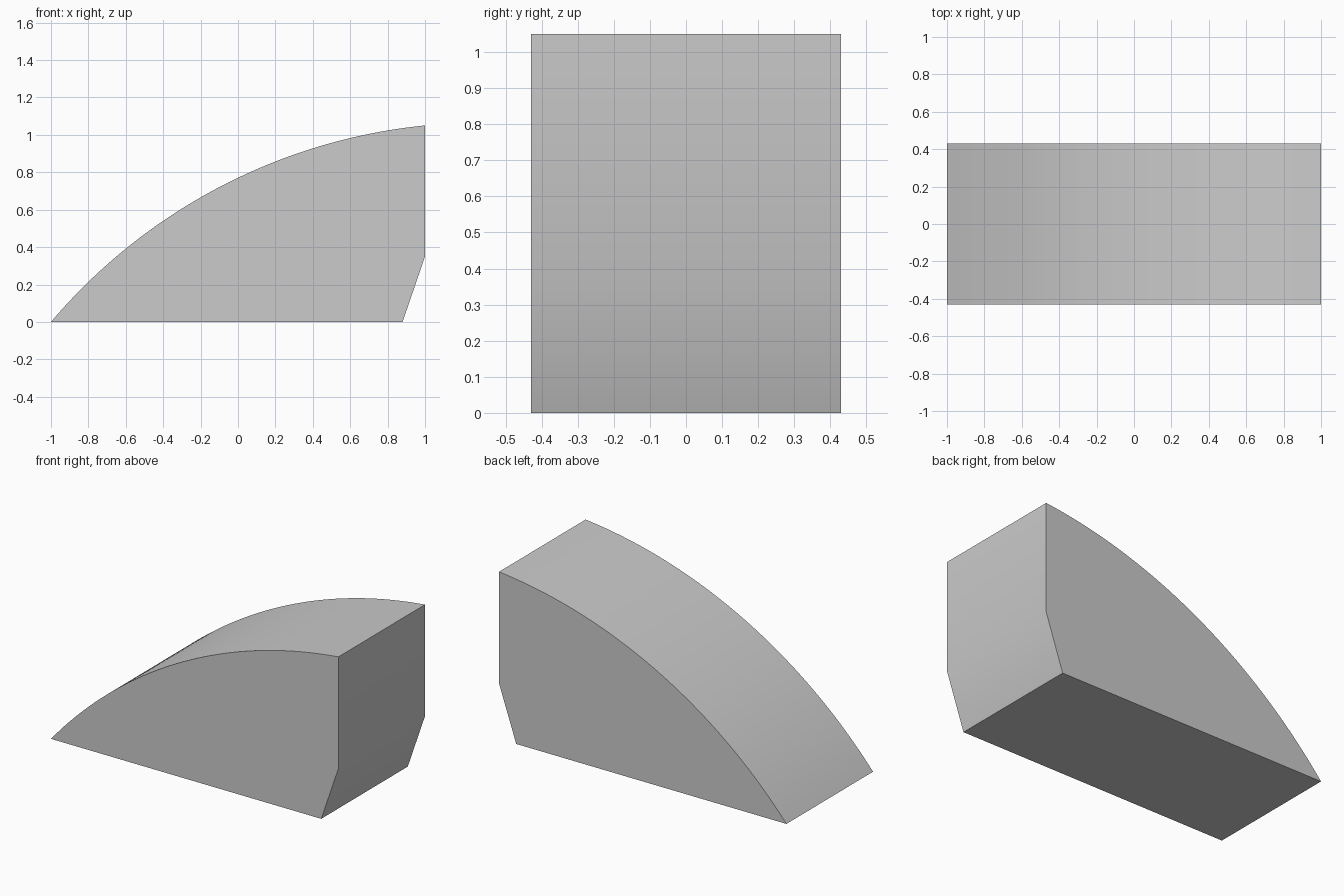
import bpy
import bmesh
import math

cube = bpy.data.objects.get("Cube")
if cube:
    bpy.data.objects.remove(cube, do_unlink=True)

HALF_DEPTH = 0.43
ARC_STEPS = 48

grey = bpy.data.materials.new("plain_grey")
grey.use_nodes = True
colour = (0.6, 0.6, 0.6, 1)
grey.diffuse_color = colour
grey.node_tree.nodes["Principled BSDF"].inputs["Base Color"].default_value = colour


def arc(start, end, centre, steps):
    """Points along a circular arc from start to end."""
    cx, cz = centre
    radius = math.dist(start, centre)
    a0 = math.atan2(start[1] - cz, start[0] - cx)
    a1 = math.atan2(end[1] - cz, end[0] - cx)
    angles = [a0 + (a1 - a0) * i / steps for i in range(steps + 1)]
    return [(cx + radius * math.cos(a), cz + radius * math.sin(a)) for a in angles]


# Side profile: flat base, chamfered heel, upright end, curved top
profile = arc((-1, 0), (1, 1.047), (1.30, -1.95), ARC_STEPS)
profile += [(1, 0.35), (0.88, 0)]

# Extrude the profile through the depth
bm = bmesh.new()
side = bm.faces.new([bm.verts.new((x, -HALF_DEPTH, z)) for x, z in profile])
extruded = bmesh.ops.extrude_face_region(bm, geom=[side])["geom"]
verts = [v for v in extruded if isinstance(v, bmesh.types.BMVert)]
bmesh.ops.translate(bm, verts=verts, vec=(0, 2 * HALF_DEPTH, 0))
bmesh.ops.recalc_face_normals(bm, faces=bm.faces)

mesh = bpy.data.meshes.new("curved_wedge")
bm.to_mesh(mesh)
bm.free()
mesh.materials.append(grey)
wedge = bpy.data.objects.new("curved_wedge", mesh)
bpy.context.collection.objects.link(wedge)

# Smooth the curve and heel, keep the outer edges crisp
bpy.ops.object.select_all(action="DESELECT")
wedge.select_set(True)
bpy.context.view_layer.objects.active = wedge
bpy.ops.object.shade_smooth_by_angle(angle=math.radians(30))
